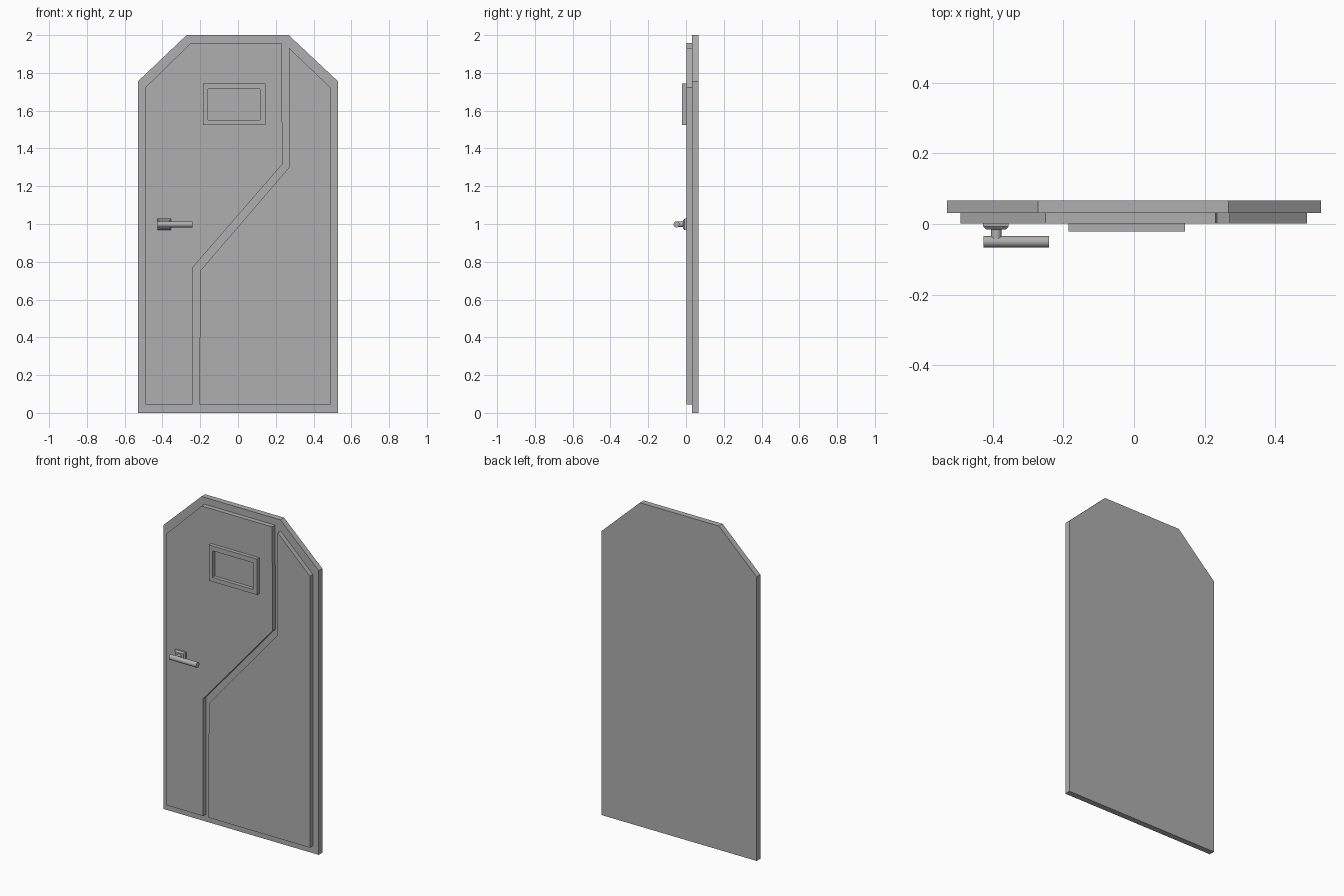
import bpy, bmesh, math

if "Cube" in bpy.data.objects:
    bpy.data.objects.remove(bpy.data.objects["Cube"])

grey = bpy.data.materials.new("dark_grey")
grey.diffuse_color = (0.43, 0.43, 0.43, 1)
grey.use_nodes = True
grey.node_tree.nodes["Principled BSDF"].inputs["Base Color"].default_value = grey.diffuse_color


def finish(bm, name):
    bmesh.ops.recalc_face_normals(bm, faces=bm.faces)
    mesh = bpy.data.meshes.new(name)
    bm.to_mesh(mesh)
    bm.free()
    mesh.materials.append(grey)
    ob = bpy.data.objects.new(name, mesh)
    bpy.context.collection.objects.link(ob)
    return ob


def plate(name, outline, y0, y1):
    """Extrude an x-z outline from y0 to y1."""
    bm = bmesh.new()
    face = bm.faces.new([bm.verts.new((x, y0, z)) for x, z in outline])
    new = bmesh.ops.extrude_face_region(bm, geom=[face], use_keep_orig=True)["geom"]
    bmesh.ops.translate(bm, vec=(0, y1 - y0, 0),
                        verts=[g for g in new if isinstance(g, bmesh.types.BMVert)])
    return finish(bm, name)


def rect(x0, x1, z0, z1):
    return [(x0, z0), (x1, z0), (x1, z1), (x0, z1)]


def loft(name, sections, closed):
    """Join (y, outline) rings; closed loops back to the first, else caps the ends."""
    bm = bmesh.new()
    rings = [[bm.verts.new((x, y, z)) for x, z in r] for y, r in sections]
    for a, b in zip(rings, rings[1:] + ([rings[0]] if closed else [])):
        for i in range(len(a)):
            j = (i + 1) % len(a)
            bm.faces.new((a[i], a[j], b[j], b[i]))
    if not closed:
        bm.faces.new(rings[0])
        bm.faces.new(rings[-1])
    return finish(bm, name)


def rod(name, centre, radius, length, axis):
    bpy.ops.mesh.primitive_cylinder_add(
        vertices=32, radius=radius, depth=length, location=centre,
        rotation=(0, math.pi / 2, 0) if axis == "X" else (math.pi / 2, 0, 0))
    ob = bpy.context.object
    ob.name = name
    ob.data.materials.append(grey)
    bpy.ops.object.shade_smooth_by_angle(angle=math.radians(30))
    return ob


# Door slab with clipped top corners
plate("door_slab", [(-0.53, 0), (0.53, 0), (0.53, 1.755), (0.268, 2), (-0.272, 2), (-0.53, 1.755)],
      0.031, 0.067)

# Two raised panels split by a diagonal groove
plate("left_panel", [(-0.491, 0.045), (-0.241, 0.045), (-0.241, 0.768), (0.236, 1.318),
                     (0.231, 1.958), (-0.25, 1.958), (-0.491, 1.722)], 0.002, 0.031)
plate("right_panel", [(-0.205, 0.045), (0.49, 0.045), (0.49, 1.722), (0.27, 1.932),
                      (0.27, 1.3), (-0.2, 0.752)], 0.002, 0.031)

# Window frame: rectangular ring on the left panel
outer, inner = rect(-0.185, 0.145, 1.523, 1.744), rect(-0.158, 0.116, 1.55, 1.714)
loft("window_frame", [(0.002, outer), (-0.021, outer), (-0.021, inner), (0.002, inner)], True)

# Handle: chamfered base plate, stem and round lever
foot, top = rect(-0.427, -0.355, 0.967, 1.028), rect(-0.418, -0.363, 0.975, 1.02)
loft("handle_base", [(0.002, foot), (-0.007, foot), (-0.016, top)], False)
rod("handle_stem", (-0.39, -0.027, 0.998), 0.015, 0.034, "Y")
rod("handle_lever", (-0.333, -0.05, 0.998), 0.016, 0.186, "X")
